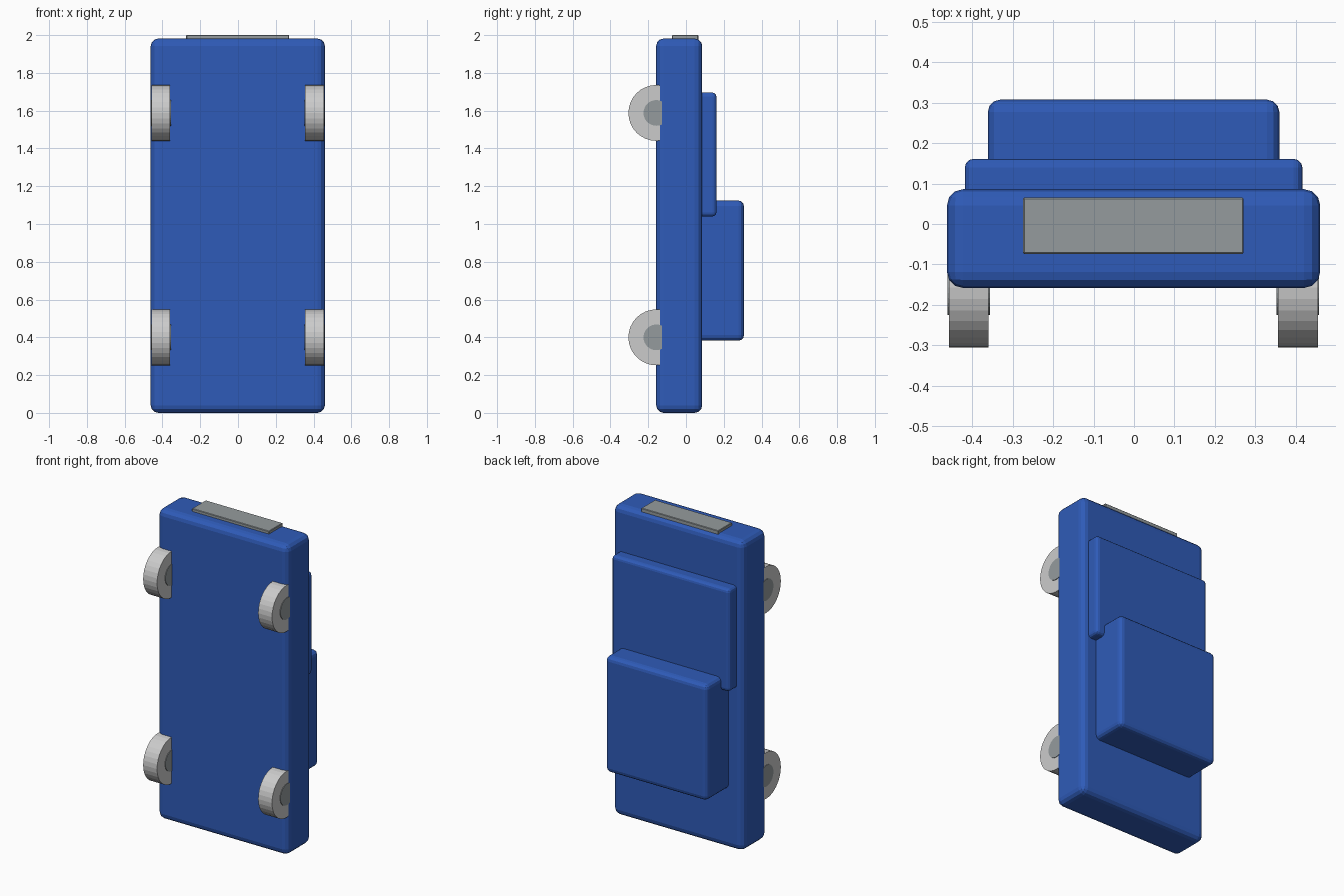
import bpy
import math

if "Cube" in bpy.data.objects:
    bpy.data.objects.remove(bpy.data.objects["Cube"])


def material(name, rgb):
    m = bpy.data.materials.new(name)
    m.diffuse_color = (*rgb, 1.0)
    m.use_nodes = True
    m.node_tree.nodes["Principled BSDF"].inputs["Base Color"].default_value = m.diffuse_color
    return m


BLUE = material("blue paint", (0.028, 0.105, 0.48))
LIGHT = material("light grey tyre", (0.60, 0.60, 0.60))
GREY = material("grey metal", (0.30, 0.33, 0.34))


def box(name, lo, hi, bevel, mat, segments=3):
    """Box between two corners with rounded edges."""
    bpy.ops.mesh.primitive_cube_add(size=1, location=[(a + b) / 2 for a, b in zip(lo, hi)])
    ob = bpy.context.object
    ob.name = name
    ob.scale = [b - a for a, b in zip(lo, hi)]
    bpy.ops.object.transform_apply(location=False, rotation=False, scale=True)
    ob.data.materials.append(mat)
    mod = ob.modifiers.new("rounding", 'BEVEL')
    mod.width = bevel
    mod.segments = segments
    return ob


def disc(name, x, y, z, radius, width, mat):
    """Cylinder with its axle along x."""
    bpy.ops.mesh.primitive_cylinder_add(vertices=32, radius=radius, depth=width,
                                        location=(x, y, z), rotation=(0, math.pi / 2, 0))
    ob = bpy.context.object
    ob.name = name
    ob.data.materials.append(mat)


# Car body standing on its end, with bonnet and cabin on the back side
box("body", (-0.462, -0.158, 0.0), (0.460, 0.086, 1.982), 0.04, BLUE)
box("bonnet", (-0.418, 0.04, 1.04), (0.416, 0.161, 1.696), 0.022, BLUE)
box("cabin", (-0.361, 0.02, 0.382), (0.359, 0.307, 1.124), 0.03, BLUE)

# Grille plate on the upper end
box("grille", (-0.274, -0.074, 1.96), (0.271, 0.065, 2.0), 0.003, GREY, 1)

# Wheels with hubs slightly proud of both sides
for side, x in (("left", -0.408), ("right", 0.405)):
    for place, z in (("lower", 0.40), ("upper", 1.588)):
        disc(f"{place}_{side}_wheel", x, -0.157, z, 0.148, 0.098, LIGHT)
        disc(f"{place}_{side}_hub", x, -0.157, z, 0.068, 0.105, GREY)
